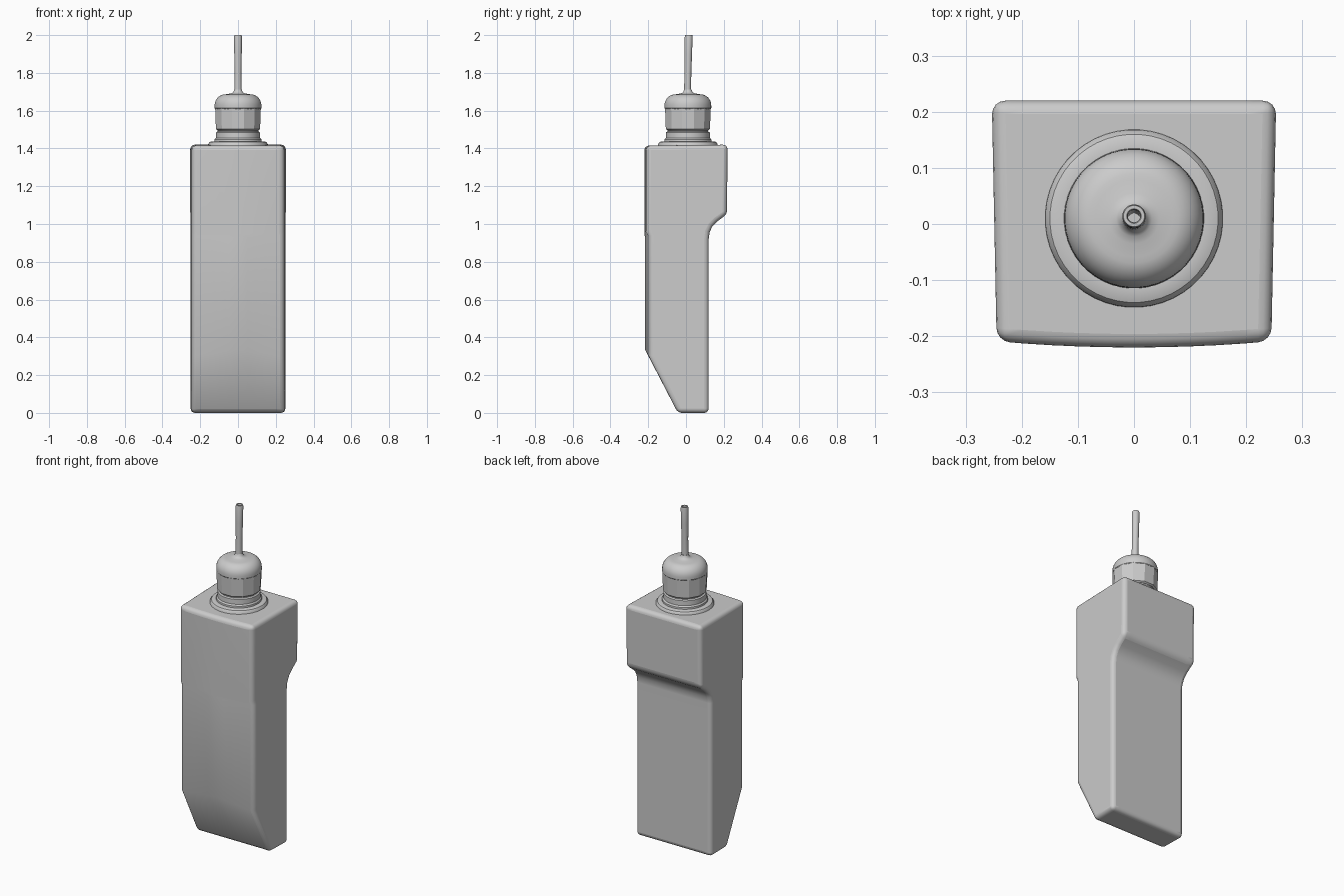
import bpy, bmesh, math

if "Cube" in bpy.data.objects:
    bpy.data.objects.remove(bpy.data.objects["Cube"])


def finish(name, bm, angle=35):
    bmesh.ops.recalc_face_normals(bm, faces=bm.faces)
    mesh = bpy.data.meshes.new(name)
    bm.to_mesh(mesh)
    bm.free()
    ob = bpy.data.objects.new(name, mesh)
    bpy.context.collection.objects.link(ob)
    bpy.ops.object.select_all(action='DESELECT')
    ob.select_set(True)
    bpy.context.view_layer.objects.active = ob
    bpy.ops.object.shade_smooth_by_angle(angle=math.radians(angle))
    return ob


def skin(bm, rings, wrap=False):
    """Join matching rings of vertices with quads."""
    n = len(rings[0])
    pairs = list(zip(rings, rings[1:]))
    if wrap:
        pairs.append((rings[-1], rings[0]))
    for a, b in pairs:
        for i in range(n):
            j = (i + 1) % n
            bm.faces.new((a[i], a[j], b[j], b[i]))
    if not wrap:
        bm.faces.new(rings[0])
        bm.faces.new(rings[-1])


def lathe(name, profile, cy, segs=48, lean=0.0, wrap=False, angle=35):
    """Revolve (radius, z) points; lean shifts y per unit of height."""
    bm = bmesh.new()
    z0 = profile[0][1]
    rings = []
    for r, z in profile:
        rings.append([bm.verts.new((r * math.cos(t), cy + lean * (z - z0) + r * math.sin(t), z))
                      for t in (2 * math.pi * (i + 0.5) / segs for i in range(segs))])
    skin(bm, rings, wrap)
    return finish(name, bm, angle)


# Bottle body: side profile swept across x, bowed above the front step, ridged below it
def body_profile(u):
    bow = -0.22 + 0.011 * u * u
    ridge = -0.217 + 0.020 * u
    return [(-0.043, 0), (0.12, 0), (0.12, 0.92), (0.125, 0.957), (0.14, 0.988),
            (0.163, 1.012), (0.217, 1.052), (0.22, 1.42), (bow, 1.415),
            (bow, 0.945 + 0.02 * u), (ridge, 0.93 + 0.005 * u), (ridge, 0.335 - 0.035 * u)]


bm = bmesh.new()
columns = []
for k in range(-5, 6):
    u = k / 5
    columns.append([bm.verts.new((u * (0.249 + 0.02 * y), y, z))
                    for y, z in body_profile(abs(u))])
skin(bm, columns)
body = finish("bottle_body", bm, 40)
bev = body.modifiers.new("rounded_edges", 'BEVEL')
bev.width = 0.024
bev.segments = 4
bev.limit_method = 'ANGLE'
bev.angle_limit = math.radians(35)
bev.use_clamp_overlap = False
body.modifiers.new("even_shading", 'WEIGHTED_NORMAL').keep_sharp = True

# Shoulder ring and neck
CY = 0.01
lathe("shoulder_ring", [(0.16, 1.40), (0.158, 1.423), (0.150, 1.434), (0.138, 1.438),
                        (0.125, 1.438)], CY)
lathe("neck", [(0.126, 1.42), (0.124, 1.448), (0.117, 1.456), (0.116, 1.485),
               (0.108, 1.490), (0.108, 1.51)], CY)

# Faceted grip of the cap
lathe("cap_grip", [(0.112, 1.496), (0.121, 1.503), (0.125, 1.612), (0.120, 1.618)],
      CY, segs=12, angle=20)

# Domed cap top, a quarter-round edge flaring into the tube base
dome = [(0.118, 1.605), (0.124, 1.613), (0.124, 1.628)]
for i in range(1, 9):
    t = math.pi / 2 * i / 8
    dome.append((0.069 + 0.055 * math.cos(t), 1.628 + 0.058 * math.sin(t)))
dome += [(0.045, 1.690), (0.032, 1.693), (0.024, 1.700), (0.020, 1.712)]
lathe("cap_dome", dome, CY)

# Hollow nozzle tube, leaning slightly back
lathe("nozzle_tube", [(0.019, 1.69), (0.018, 1.80), (0.020, 1.90), (0.021, 1.99), (0.019, 2.0),
                      (0.013, 2.0), (0.011, 1.992), (0.011, 1.69)],
      0.008, segs=24, lean=0.02, wrap=True)
